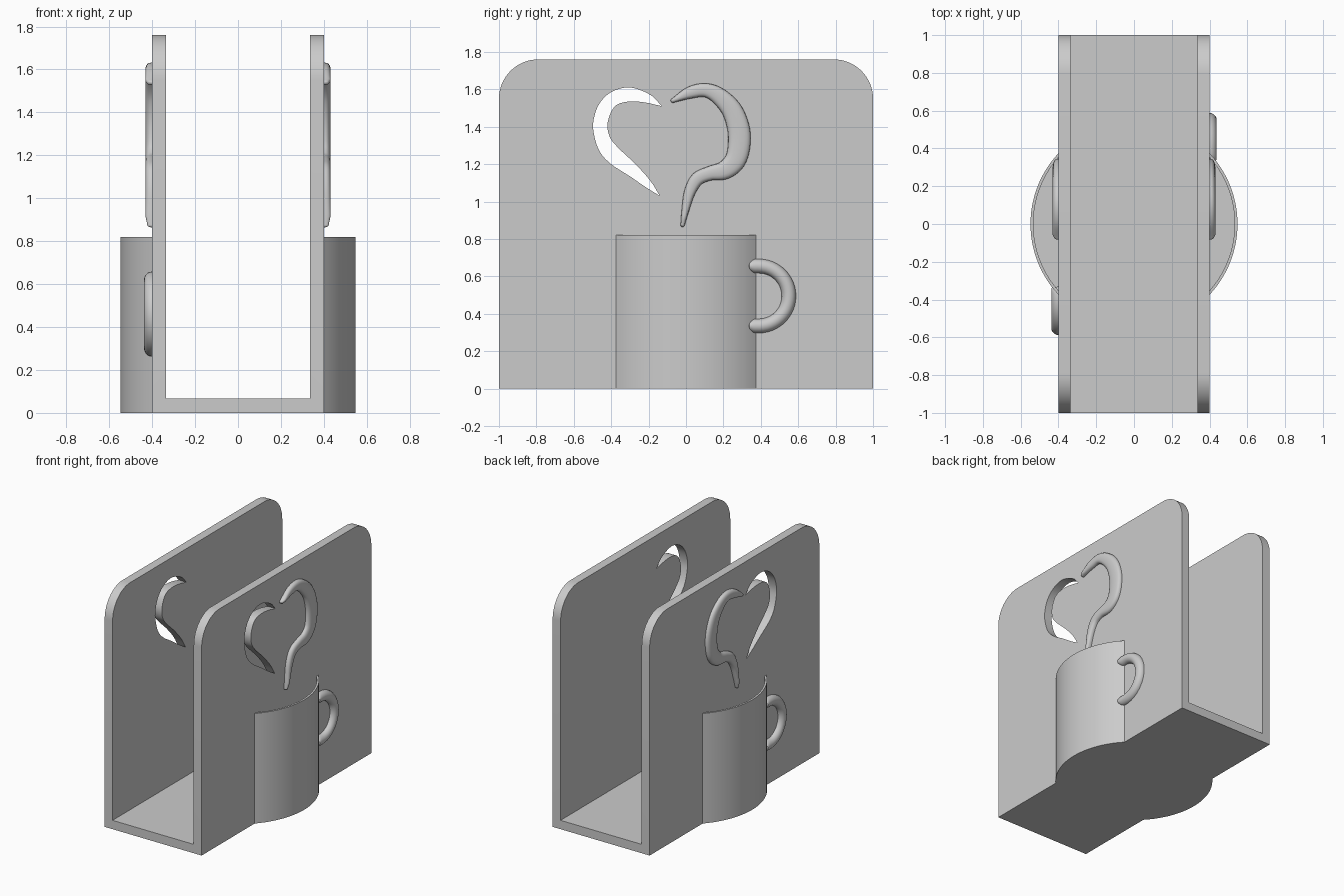
import bpy, bmesh, math
from mathutils import Vector

cube = bpy.data.objects.get("Cube")
if cube:
    bpy.data.objects.remove(cube)

grey = bpy.data.materials.new("plain grey")
grey.use_nodes = True
COLOUR = (0.6, 0.6, 0.6, 1)
grey.diffuse_color = COLOUR
grey.node_tree.nodes["Principled BSDF"].inputs["Base Color"].default_value = COLOUR
parts = []

WALL, INNER, HEIGHT, FLOOR = 0.4, 0.335, 1.76, 0.066


def finish(name, bm):
    """Turn a bmesh into a grey object."""
    bmesh.ops.recalc_face_normals(bm, faces=bm.faces[:])
    mesh = bpy.data.meshes.new(name)
    bm.to_mesh(mesh)
    bm.free()
    mesh.materials.append(grey)
    obj = bpy.data.objects.new(name, mesh)
    bpy.context.collection.objects.link(obj)
    parts.append(obj)
    return obj


def prism(bm, points, offset):
    """Extrude a closed outline along an offset."""
    face = bm.faces.new([bm.verts.new(p) for p in points])
    grown = bmesh.ops.extrude_face_region(bm, geom=[face], use_keep_orig=True)
    verts = [g for g in grown["geom"] if isinstance(g, bmesh.types.BMVert)]
    bmesh.ops.translate(bm, verts=verts, vec=offset)


def smooth_path(points, steps=6):
    """Catmull-Rom curve through the points."""
    pts = [Vector(p) for p in points]
    pts = [2 * pts[0] - pts[1]] + pts + [2 * pts[-1] - pts[-2]]
    path = []
    for a, b, c, d in zip(pts, pts[1:], pts[2:], pts[3:]):
        for i in range(steps):
            t = i / steps
            path.append(0.5 * (2 * b + (c - a) * t + (2 * a - 5 * b + 4 * c - d) * t**2
                               + (3 * b - a - 3 * c + d) * t**3))
    return path + [pts[-2]]


def tube(name, path, depth, side, power=1.0, sides=20):
    """Sweep a rounded section along (y, z, radius) on the outer wall face."""
    def cap(end, before):
        way = (end - before).xy.normalized()
        rings = []
        for i in range(1, 6):
            a = math.radians(17 * i)
            p = end.xy + way * end.z * math.sin(a)
            rings.append(Vector((p.x, p.y, end.z * math.cos(a))))
        return rings
    path = cap(path[0], path[1])[::-1] + path + cap(path[-1], path[-2])
    bm = bmesh.new()
    rings = []
    for i, p in enumerate(path):
        way = (path[min(i + 1, len(path) - 1)] - path[max(i - 1, 0)]).xy.normalized()
        across = Vector((-way.y, way.x))
        ring = []
        for k in range(sides):
            a = math.tau * k / sides
            u, v = (math.copysign(abs(f) ** power, f) for f in (math.cos(a), math.sin(a)))
            q = p.xy + across * u * p.z
            ring.append(bm.verts.new((side * (WALL + v * min(depth, 2 * p.z)), q.x, q.y)))
        rings.append(ring)
    for r, s in zip(rings, rings[1:]):
        for k in range(sides):
            n = (k + 1) % sides
            bm.faces.new((r[k], r[n], s[n], s[k]))
    bm.faces.new(rings[0])
    bm.faces.new(rings[-1])
    return finish(name, bm)


# U-shaped holder with rounded upper corners
bm = bmesh.new()
half = [(INNER, FLOOR), (INNER, HEIGHT), (WALL, HEIGHT), (WALL, 0)]
outline = half + [(-x, z) for x, z in reversed(half)]
prism(bm, [(x, -1, z) for x, z in outline], (0, 2, 0))
corners = [e for e in bm.edges
           if all(v.co.z > HEIGHT - 0.01 for v in e.verts)
           and abs(e.verts[0].co.y - e.verts[1].co.y) < 0.01]
bmesh.ops.bevel(bm, geom=corners, offset=0.21, segments=16, profile=0.5, affect='EDGES')
holder = finish("holder", bm)

# Steam swirl opening through both walls
outer = [(-.13, 1.51), (-.19, 1.57), (-.30, 1.61), (-.40, 1.585), (-.465, 1.52),
         (-.495, 1.43), (-.49, 1.35), (-.46, 1.265), (-.40, 1.20), (-.30, 1.135),
         (-.22, 1.08), (-.14, 1.03)]
inner = [(-.14, 1.03), (-.19, 1.11), (-.27, 1.20), (-.355, 1.28), (-.405, 1.34),
         (-.42, 1.41), (-.40, 1.48), (-.365, 1.52), (-.30, 1.535), (-.22, 1.53), (-.13, 1.51)]
loop = smooth_path(outer)[:-1] + smooth_path(inner)[:-1]
bm = bmesh.new()
prism(bm, [(-0.6, p.x, p.y) for p in loop], (1.2, 0, 0))
cutter = finish("swirl_cutter", bm)
parts.remove(cutter)
cut = holder.modifiers.new("swirl opening", 'BOOLEAN')
cut.operation, cut.solver, cut.object = 'DIFFERENCE', 'EXACT', cutter
bpy.context.view_layer.update()
cut_mesh = bpy.data.meshes.new_from_object(
    holder.evaluated_get(bpy.context.evaluated_depsgraph_get()))
holder.modifiers.clear()
holder.data = cut_mesh
bpy.data.objects.remove(cutter)

# Raised swirl centre line with half widths
swirl = [(-.07, 1.54, .012), (.02, 1.582, .032), (.105, 1.595, .037), (.18, 1.56, .046),
         (.25, 1.48, .055), (.285, 1.36, .06), (.27, 1.235, .057), (.21, 1.17, .05),
         (.125, 1.15, .038), (.06, 1.12, .036), (.02, 1.05, .03), (-.003, .955, .02),
         (-.018, .875, .011)]


def arc(radius, side):
    """Part of a circle lying outside one wall."""
    a = math.acos(WALL / radius)
    return [(side * radius * math.cos(a * t / 16), radius * math.sin(a * t / 16), 0)
            for t in range(-16, 17)]


for side, label in ((1, "left"), (-1, "right")):
    # Hollow cup half with a floor
    bm = bmesh.new()
    rim, hollow = arc(0.548, side), arc(0.533, side)
    prism(bm, rim + hollow[::-1], (0, 0, 0.82))
    prism(bm, hollow, (0, 0, FLOOR))
    finish(label + "_cup", bm)

    # Round cup handle
    mid = 0.495 if side > 0 else 0.46
    bend = [(0.39 + 0.16 * math.cos(a), mid + 0.16 * math.sin(a))
            for a in (math.radians(90 - 7.5 * i) for i in range(25))]
    bend = [(0.37, mid + 0.16)] + bend + [(0.37, mid - 0.16)]
    tube(label + "_handle", [Vector((side * y, z, 0.038)) for y, z in bend], 0.038, side)

    # Raised steam swirl
    tube(label + "_swirl", smooth_path(swirl), 0.031, side, power=0.75)

# Smooth curved faces and keep sharp edges
bpy.ops.object.select_all(action='DESELECT')
for obj in parts:
    obj.select_set(True)
bpy.context.view_layer.objects.active = holder
bpy.ops.object.shade_smooth_by_angle(angle=math.radians(35))
